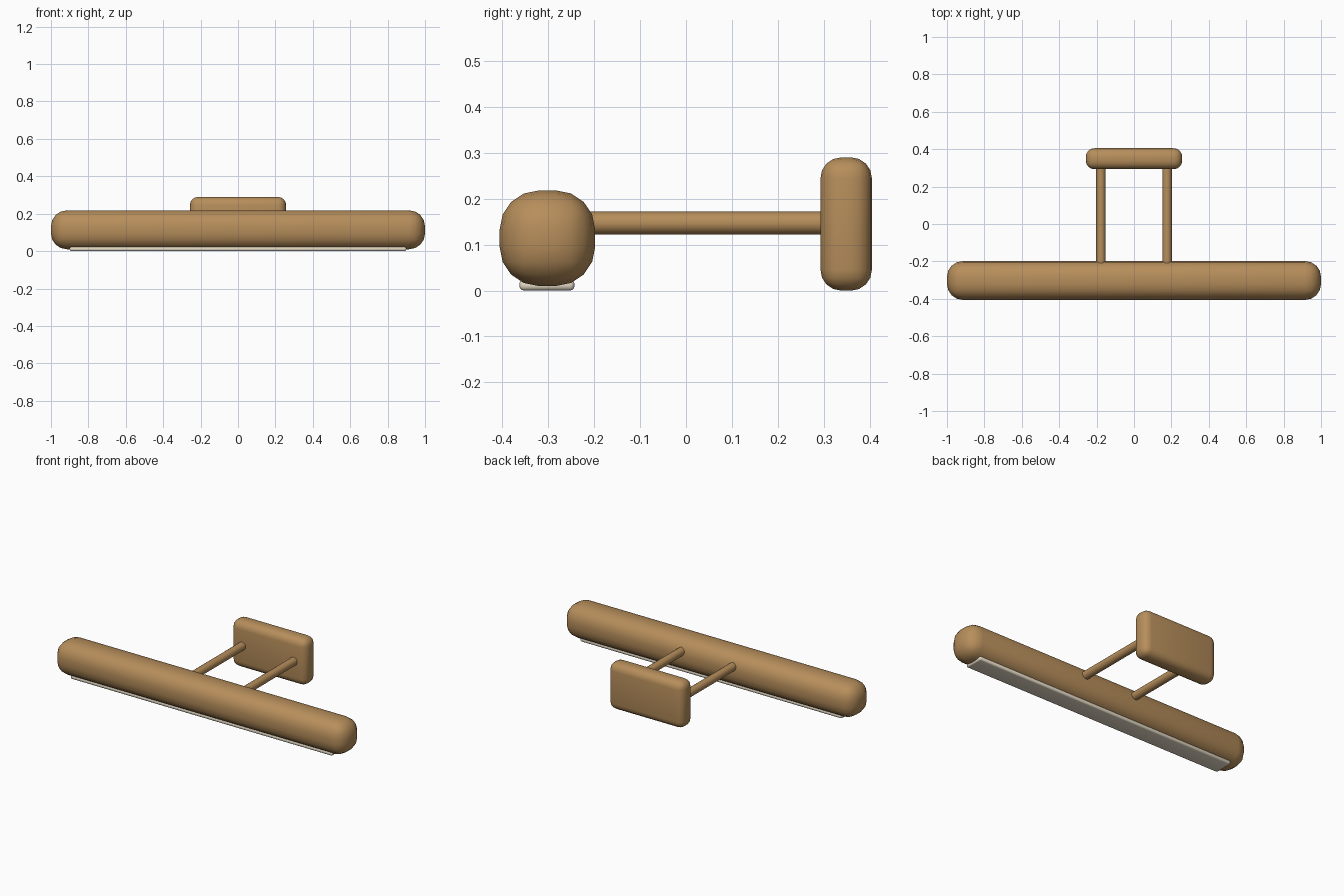
import bpy
import math

cube = bpy.data.objects.get("Cube")
if cube:
    bpy.data.objects.remove(cube, do_unlink=True)


def material(name, color):
    mat = bpy.data.materials.new(name)
    mat.use_nodes = True
    mat.diffuse_color = color
    mat.node_tree.nodes["Principled BSDF"].inputs["Base Color"].default_value = color
    return mat


def finish(obj, name, mat):
    obj.name = name
    obj.data.materials.append(mat)
    bpy.ops.object.shade_smooth_by_angle(angle=math.radians(40))


def rounded_box(name, center, size, radius, segments, mat):
    bpy.ops.mesh.primitive_cube_add(size=1, location=center)
    obj = bpy.context.object
    obj.scale = size
    bpy.ops.object.transform_apply(location=False, rotation=False, scale=True)
    bevel = obj.modifiers.new("Rounding", "BEVEL")
    bevel.width = radius
    bevel.segments = segments
    bpy.ops.object.modifier_apply(modifier=bevel.name)
    finish(obj, name, mat)


brass = material("brushed brass", (0.47, 0.27, 0.105, 1))
cream = material("cream diffuser", (0.80, 0.72, 0.58, 1))

# Long lamp housing and the light strip under it
rounded_box("lamp_housing", (0, -0.302, 0.114), (2, 0.208, 0.208), 0.085, 4, brass)
rounded_box("light_diffuser", (0, -0.303, 0.0125), (1.8, 0.12, 0.025), 0.01, 3, cream)

# Wall plate
rounded_box("wall_plate", (0, 0.349, 0.145), (0.515, 0.112, 0.29), 0.045, 4, brass)

# Pair of arms joining plate and housing
for side, x in (("left", 0.177), ("right", -0.177)):
    bpy.ops.mesh.primitive_cylinder_add(
        vertices=16, radius=0.025, depth=0.56,
        location=(x, 0.05, 0.147), rotation=(math.pi / 2, 0, 0))
    finish(bpy.context.object, side + "_arm", brass)
